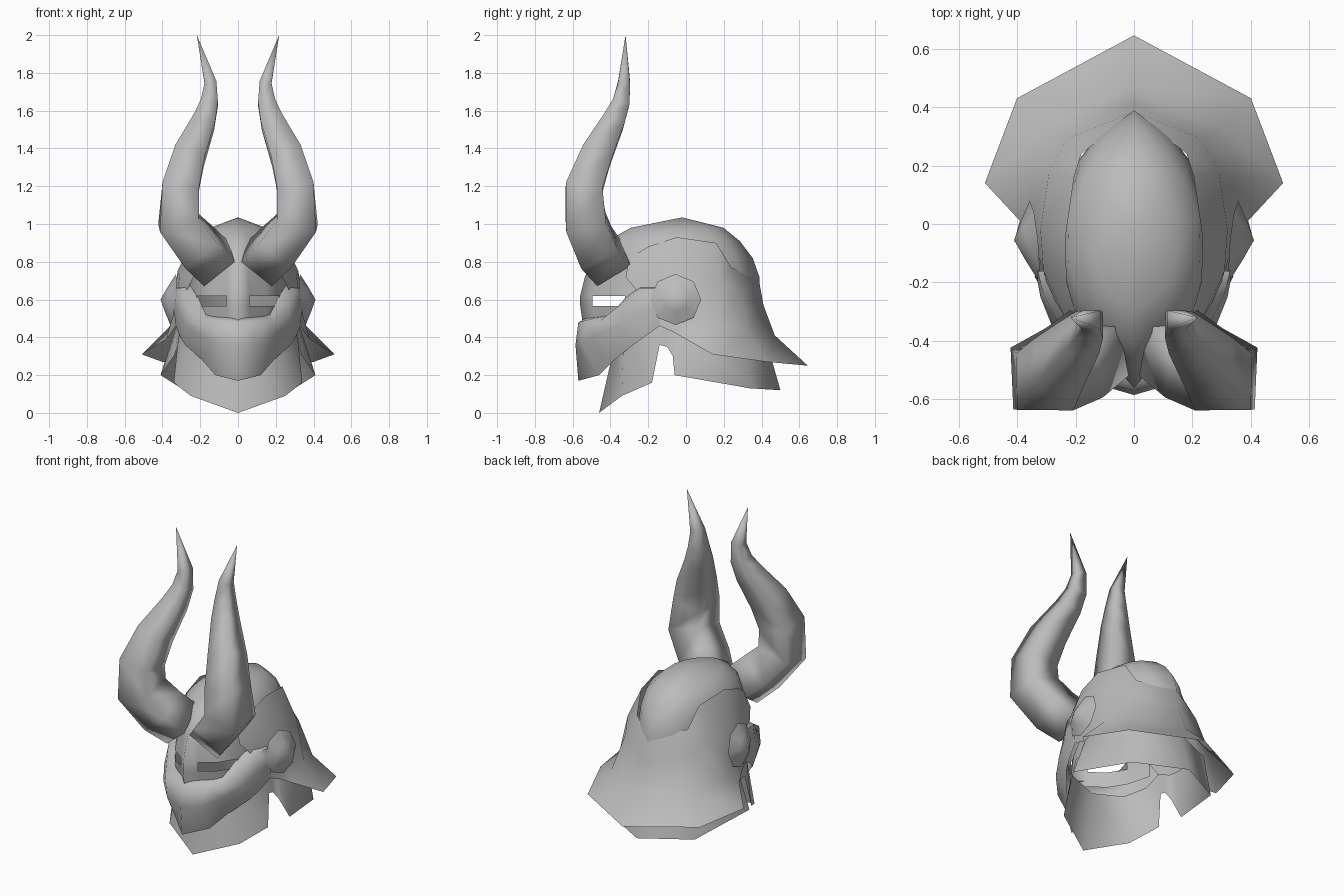
import bpy
import bmesh
from math import sin, cos, pi, radians
from mathutils import Vector

default_cube = bpy.data.objects.get("Cube")
if default_cube:
    bpy.data.objects.remove(default_cube, do_unlink=True)

steel = bpy.data.materials.new("grey steel")
steel.use_nodes = True
GREY = (.5, .5, .5, 1)
steel.diffuse_color = GREY
steel.node_tree.nodes["Principled BSDF"].inputs["Base Color"].default_value = GREY


def finish(name, bm, angle=70):
    """Turn a half model into a mirrored, smooth shaded object."""
    bmesh.ops.remove_doubles(bm, verts=bm.verts, dist=.001)
    bmesh.ops.recalc_face_normals(bm, faces=bm.faces)
    mesh = bpy.data.meshes.new(name)
    bm.to_mesh(mesh)
    bm.free()
    mesh.materials.append(steel)
    obj = bpy.data.objects.new(name, mesh)
    bpy.context.collection.objects.link(obj)
    mirror = obj.modifiers.new("mirror", "MIRROR")
    mirror.use_clip = True
    bpy.ops.object.select_all(action="DESELECT")
    obj.select_set(True)
    bpy.context.view_layer.objects.active = obj
    bpy.ops.object.shade_smooth_by_angle(angle=radians(angle))
    return obj


def loft(bm, rows, closed=False, skip=None):
    """Bridge rows of points with quads, leaving out the skipped cells."""
    grid = [[bm.verts.new(point) for point in row] for row in rows]
    for r, (low, high) in enumerate(zip(grid, grid[1:])):
        count = len(low)
        for c in range(count if closed else count - 1):
            if skip and skip(r, c):
                continue
            d = (c + 1) % count
            bm.faces.new((low[c], low[d], high[d], high[c]))
    return grid


def shell(name, rows, skip=None):
    bm = bmesh.new()
    loft(bm, rows, skip=skip)
    return finish(name, bm)


def ring(centre, radius, u, v, sides):
    """Regular polygon of points in the plane of u and v."""
    angles = [2 * pi * k / sides for k in range(sides)]
    return [centre + radius * (u * cos(a) + v * sin(a)) for a in angles]


# Skull dome and upper face: height, front y, back y, half width
sections = [(1.035, -.02, -.02, 0), (.98, -.28, .19, .15), (.91, -.39, .265, .23),
            (.82, -.45, .32, .25), (.72, -.48, .35, .255), (.62, -.505, .35, .265),
            (.567, -.505, .35, .265), (.46, -.49, .34, .26)]
turns = [radians(a) for a in (0, 13, 34, 55, 78, 105, 132, 150, 180)]


def dome_row(z, front, back, width):
    middle, reach = (front + back) / 2, (back - front) / 2
    row = [Vector((width * sin(t), middle - reach * cos(t), z)) for t in turns]
    point = .055 * min(1, (1.035 - z) * 4)
    row[0].y -= point        # nose ridge
    row[-1].y += point * .7  # pointed back
    row[-1].x = 0
    return row


# Eye slits are left open, and the lower back is left to the neck guard
EYE_ROW, FACE_END = 5, 4
shell("skull_and_face", [dome_row(*s) for s in sections],
      lambda r, c: r >= EYE_ROW and (c >= FACE_END or (r == EYE_ROW and c in (1, 2))))

# Flared neck guard, from the back centre round to the temple
shell("neck_guard", [
    [(0, .385, .71), (.18, .24, .77), (.205, .16, .9), (.235, -.05, .93), (.23, -.2, .88), (.2, -.3, .82)],
    [(0, .41, .57), (.23, .29, .64), (.29, .18, .71), (.32, -.02, .75), (.31, -.16, .73), (.235, -.32, .72)],
    [(0, .47, .41), (.3, .33, .42), (.36, .16, .46), (.35, 0, .5), (.33, -.1, .53), (.29, -.23, .61)],
    [(0, .645, .25), (.4, .43, .27), (.51, .14, .31), (.38, 0, .39), (.35, -.07, .43), (.33, -.14, .46)],
])

# Lower collar, with a notch between the throat and the rear skirt
shell("collar", [
    [(0, -.38, .35), (.2, -.33, .38), (.28, -.22, .42), (.3, -.14, .48), (.31, -.1, .47),
     (.32, -.06, .45), (.33, 0, .45), (.28, .3, .4), (0, .42, .4)],
    [(0, -.46, 0), (.25, -.34, .09), (.34, -.18, .16), (.32, -.14, .36), (.32, -.1, .35),
     (.34, -.07, .3), (.41, -.06, .2), (.3, .34, .13), (0, .5, .12)],
])

# Lower face mask, from the centre out to the ear, with a lip back to the face
shell("face_mask", [
    [(0, -.53, .5), (.13, -.44, .51), (.17, -.4, .52), (.21, -.32, .61), (.25, -.24, .67), (.26, -.16, .68)],
    [(0, -.57, .48), (.15, -.53, .49), (.2, -.45, .49), (.26, -.34, .58), (.31, -.24, .66), (.33, -.16, .66)],
    [(0, -.585, .36), (.12, -.55, .37), (.21, -.46, .42), (.28, -.35, .47), (.32, -.25, .54), (.34, -.14, .56)],
    [(0, -.57, .17), (.12, -.46, .2), (.19, -.38, .28), (.28, -.28, .36), (.31, -.21, .41), (.33, -.14, .46)],
])

# Octagonal ear boss: radius and outward position of each step
bm = bmesh.new()
lean, back = Vector((-.11, 0, 1)), Vector((.1, 1, 0))
loft(bm, [ring(Vector((x, -.055, .6)), r, lean, back, 8)
          for r, x in ((.135, .343), (.065, .38), (0, .41))], closed=True)
finish("ear_boss", bm)

# Curved four sided horns: centre point and radius along the sweep
path = [((.115, -.405, .79), .15), ((.205, -.475, .875), .155), ((.315, -.53, 1.01), .152),
        ((.305, -.54, 1.19), .138), ((.257, -.475, 1.36), .118), ((.18, -.385, 1.54), .085),
        ((.152, -.345, 1.64), .065), ((.146, -.328, 1.75), .045), ((.218, -.32, 2), 0)]
bm = bmesh.new()
centres = [Vector(p) for p, r in path]
rings = []
for i, (centre, (_, radius)) in enumerate(zip(centres, path)):
    along = (centres[min(i + 1, len(path) - 1)] - centres[max(i - 1, 0)]).normalized()
    out = Vector((1, -1, -max(0, 2 - i)))    # the roots turn a corner downwards
    out = (out - along * out.dot(along)).normalized()
    rings.append(ring(centre, radius, out, along.cross(out), 4))
grid = loft(bm, rings, closed=True)
bm.faces.new(grid[0])
finish("horns", bm, 110)
